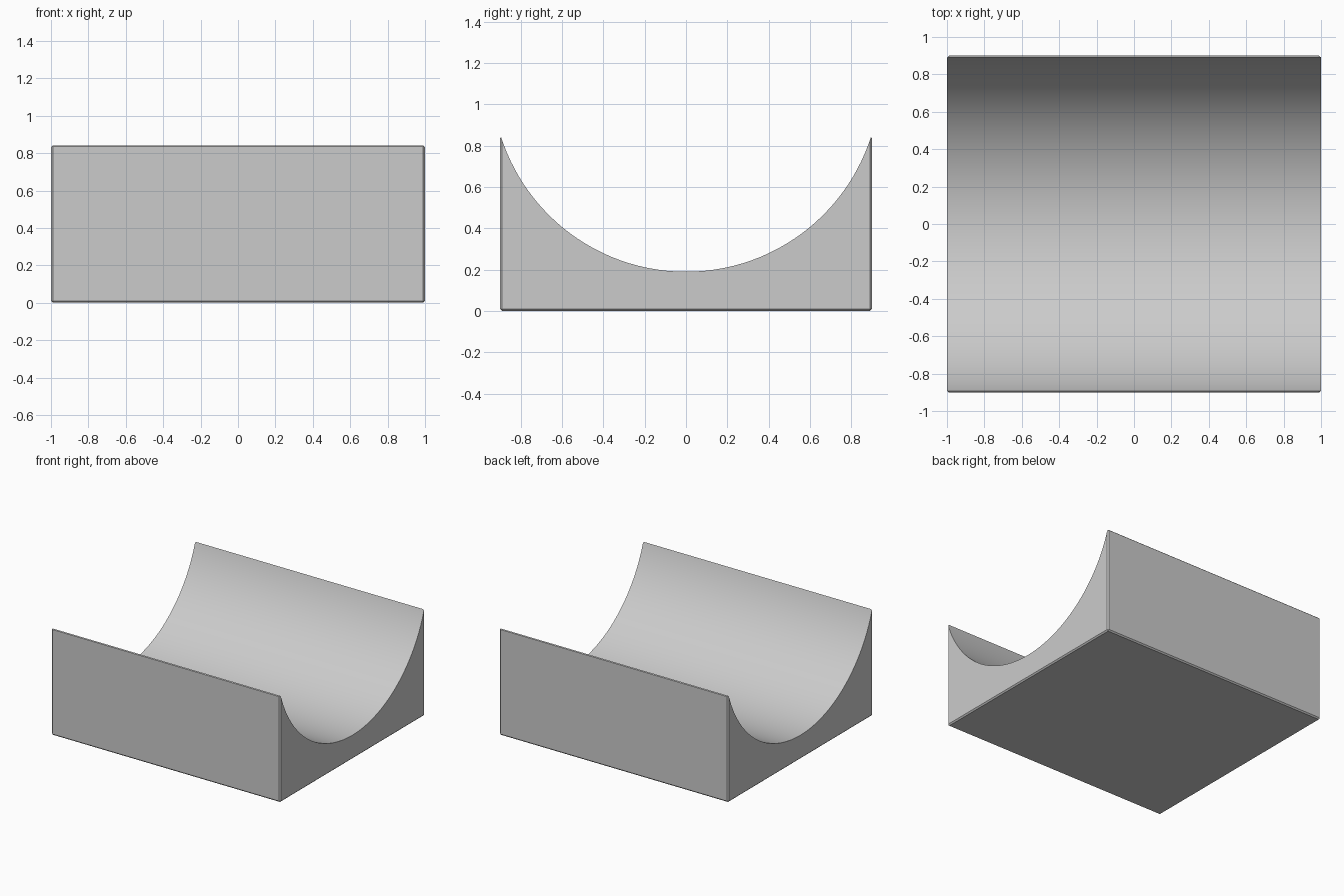
import bpy
import math

cube = bpy.data.objects.get("Cube")
if cube:
    bpy.data.objects.remove(cube, do_unlink=True)

LENGTH, WIDTH, HEIGHT = 2.0, 1.8, 0.845
RADIUS, FLOOR = 0.94, 0.19

grey = bpy.data.materials.new("light grey")
grey.use_nodes = True
colour = (0.6, 0.6, 0.6, 1)
grey.diffuse_color = colour
grey.node_tree.nodes["Principled BSDF"].inputs["Base Color"].default_value = colour

# Cylinder that carves the trough along x
bpy.ops.mesh.primitive_cylinder_add(vertices=128, radius=RADIUS, depth=LENGTH + 0.4,
                                    location=(0, 0, FLOOR + RADIUS),
                                    rotation=(0, math.pi / 2, 0))
cutter = bpy.context.object
cutter.name = "trough_cutter"
cutter.data.materials.append(grey)

# Block with narrow chamfers on all its edges
bpy.ops.mesh.primitive_cube_add(size=1, location=(0, 0, HEIGHT / 2))
block = bpy.context.object
block.name = "cradle_block"
block.scale = (LENGTH, WIDTH, HEIGHT)
bpy.ops.object.transform_apply(location=False, rotation=False, scale=True)
block.data.materials.append(grey)

bevel = block.modifiers.new("chamfer", "BEVEL")
bevel.width = 0.01
bevel.segments = 1
bpy.ops.object.modifier_apply(modifier=bevel.name)

cut = block.modifiers.new("trough", "BOOLEAN")
cut.operation = "DIFFERENCE"
cut.solver = "EXACT"
cut.object = cutter
bpy.ops.object.modifier_apply(modifier=cut.name)
bpy.data.objects.remove(cutter, do_unlink=True)

# Smooth trough, crisp chamfers
bpy.ops.object.shade_smooth_by_angle(angle=math.radians(20))
